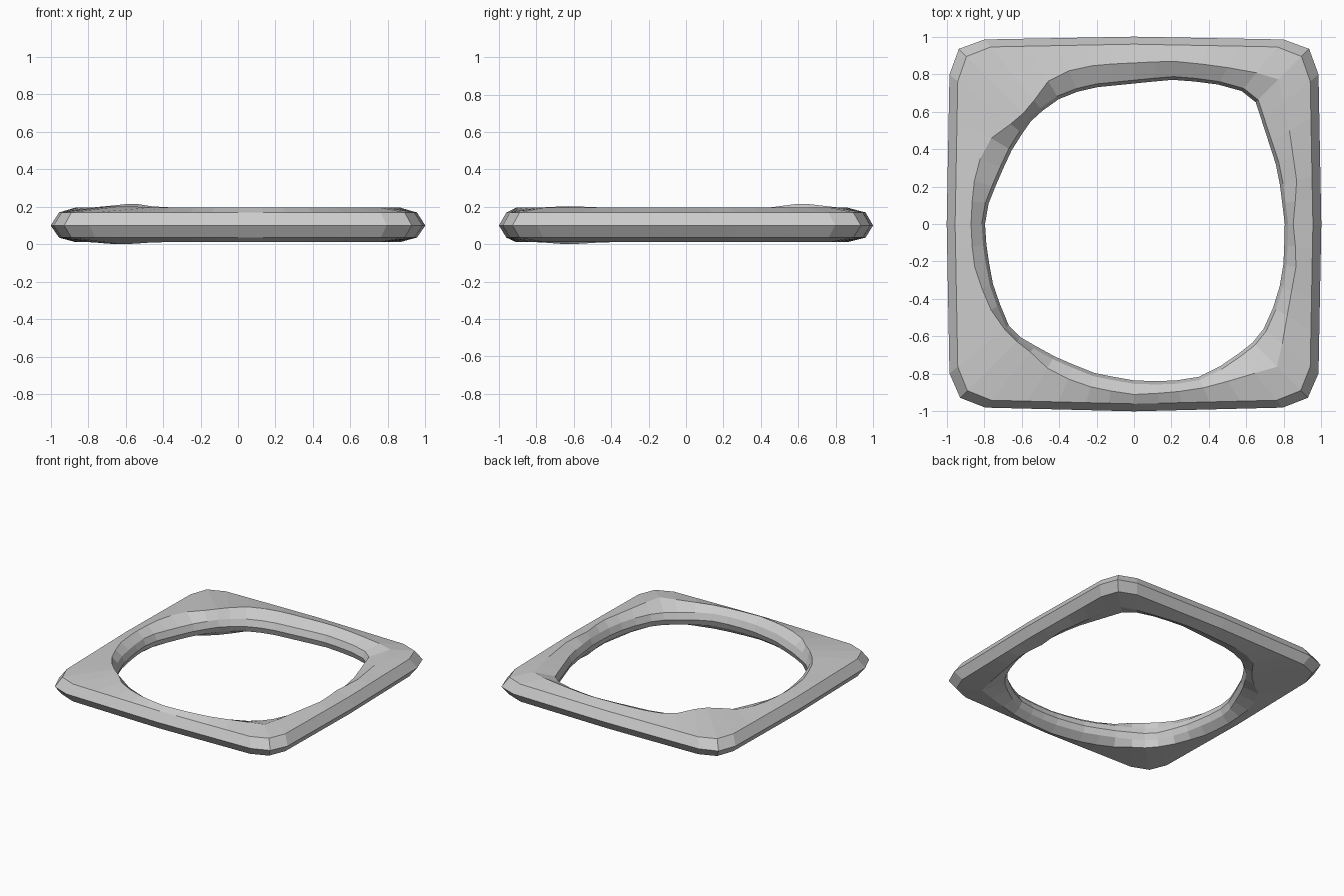
import bpy, bmesh, math
from math import cos, sin, radians, exp

if "Cube" in bpy.data.objects:
    bpy.data.objects.remove(bpy.data.objects["Cube"])

# Outlines seen from above, counter-clockwise
OUTER = [(1, 0), (.985, .8), (.935, .935), (.8, .985), (0, 1), (-.8, .985),
         (-.935, .935), (-.985, .8), (-1, 0), (-.985, -.8), (-.935, -.925),
         (-.8, -.98), (0, -1), (.8, -.98), (.935, -.925), (.985, -.8)]
RIM = [(.85, 0), (.87, .22), (.83, .5), (.77, .78), (.6, .82), (.4, .85), (.2, .87),
       (-.2, .85), (-.43, .8), (-.57, .61), (-.65, .54), (-.8, .43), (-.86, .2),
       (-.87, 0), (-.86, -.2), (-.78, -.44), (-.62, -.62), (-.43, -.8), (-.2, -.88),
       (0, -.91), (.2, -.9), (.4, -.87), (.6, -.81), (.77, -.76), (.83, -.42), (.87, -.2)]
HOLE = [(.805, 0), (.77, .28), (.65, .65), (.62, .69), (.54, .725), (.4, .755), (.2, .77),
        (0, .75), (-.2, .73), (-.35, .695), (-.45, .64), (-.56, .54), (-.65, .4),
        (-.72, .25), (-.78, .1), (-.8, -.03), (-.76, -.3), (-.68, -.53), (-.6, -.61),
        (-.4, -.72), (-.2, -.8), (0, -.835), (.15, -.84), (.3, -.83), (.4, -.8),
        (.62, -.65), (.7, -.55), (.77, -.38), (.8, -.2)]


def radius(outline, a):
    """Distance from the centre to the outline along angle a."""
    dx, dy = cos(a), sin(a)
    best = 0
    for (x1, y1), (x2, y2) in zip(outline, outline[1:] + outline[:1]):
        ex, ey = x2 - x1, y2 - y1
        det = dx * ey - dy * ex
        if abs(det) < 1e-9:
            continue
        t = (x1 * ey - y1 * ex) / det
        s = (x1 * dy - y1 * dx) / det
        if t > 0 and -1e-6 <= s <= 1 + 1e-6:
            best = max(best, t)
    return best


def bump(x, y, cx, cy):
    return exp(-((x - cx) ** 2 + (y - cy) ** 2) / .03)


def section(a):
    """Closed cross-section of the frame at angle a."""
    c, s = cos(a), sin(a)
    out, hole = radius(OUTER, a), radius(HOLE, a)
    edge = radius([(x * .955, y * .96) for x, y in OUTER], a)
    wall = hole + .018
    rim = max(radius(RIM, a), wall + .012)
    x, y = rim * c, rim * s
    top = .195 + .021 * bump(x, y, -.57, .62) + .008 * bump(x, y, -.62, -.62)
    low = .012 - .012 * bump(x, y, -.62, -.62)
    prof = [(out, .1), (edge, .17), (rim, top), (wall, .15), (hole, .1),
            (wall, .055), (rim, low), (edge, .035)]
    return [(r * c, r * s, z) for r, z in prof]


# Frame: loft the cross-section around the opening
angles = []
for q in range(4):
    angles += [radians(90 * q + d) for d in (0, 8, 15, 23, 31, 39, 45, 51, 59, 67, 75, 82)]
bm = bmesh.new()
rings = [[bm.verts.new(p) for p in section(a)] for a in angles]
for r1, r2 in zip(rings, rings[1:] + rings[:1]):
    for i in range(8):
        j = (i + 1) % 8
        bm.faces.new((r1[i], r2[i], r2[j], r1[j]))
bmesh.ops.recalc_face_normals(bm, faces=bm.faces)
floor = min(v.co.z for v in bm.verts)
for v in bm.verts:
    v.co.z -= floor
mesh = bpy.data.meshes.new("square_frame")
bm.to_mesh(mesh)
bm.free()
bpy.context.collection.objects.link(bpy.data.objects.new("square_frame", mesh))
